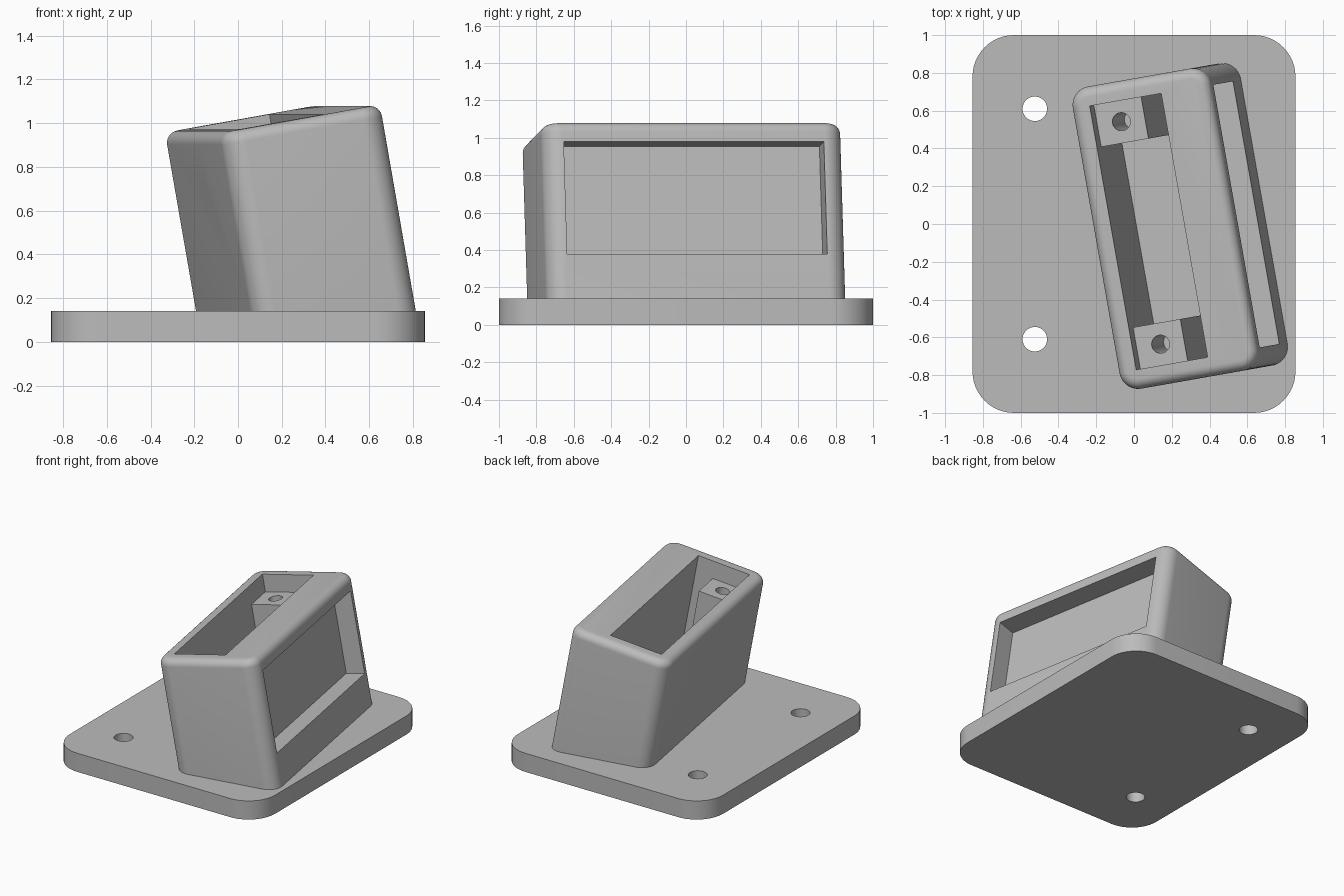
import bpy, bmesh, math
from mathutils import Matrix, Vector

if "Cube" in bpy.data.objects:
    bpy.data.objects.remove(bpy.data.objects["Cube"])

grey = bpy.data.materials.new("plain grey")
grey.diffuse_color = (0.5, 0.5, 0.5, 1)
grey.use_nodes = True
grey.node_tree.nodes["Principled BSDF"].inputs["Base Color"].default_value = grey.diffuse_color

TILT = math.radians(10)
# Housing frame: origin at top left edge, x = across, y = along, z = up the housing
HOUSING = (Matrix.Rotation(TILT, 4, 'Z') @ Matrix.Translation((-0.221, -0.053, 0.956))
           @ Matrix.Rotation(-TILT, 4, 'Y'))
# Side frame: profile drawn as (along, up), extruded across the housing
SIDE = HOUSING @ Matrix(((0, 0, 1, 0), (1, 0, 0, 0), (0, 1, 0, 0), (0, 0, 0, 1)))


def rect(x0, x1, y0, y1):
    return [(x0, y0), (x1, y0), (x1, y1), (x0, y1)]


def rounded(x0, x1, y0, y1, r, n=12):
    pts = []
    for i, (cx, cy) in enumerate(rect(x0 + r, x1 - r, y0 + r, y1 - r)):
        for k in range(n + 1):
            a = math.pi + (i + k / n) * math.pi / 2
            pts.append((cx + r * math.cos(a), cy + r * math.sin(a)))
    return pts


def circle(cx, cy, r, n=40):
    return [(cx + r * math.cos(2 * math.pi * k / n), cy + r * math.sin(2 * math.pi * k / n))
            for k in range(n)]


def prism(name, outline, lo, hi, place=Matrix(), top_round=0, cut_z=None):
    bm = bmesh.new()
    face = bm.faces.new([bm.verts.new((x, y, lo)) for x, y in outline])
    out = bmesh.ops.extrude_face_region(bm, geom=[face])["geom"]
    bmesh.ops.translate(bm, vec=(0, 0, hi - lo),
                        verts=[g for g in out if isinstance(g, bmesh.types.BMVert)])
    if top_round:
        rim = [e for e in bm.edges if all(abs(v.co.z - hi) < 1e-5 for v in e.verts)]
        bmesh.ops.bevel(bm, geom=rim, offset=top_round, segments=7, profile=0.5,
                        affect='EDGES', clamp_overlap=False)
    bm.transform(place)
    if cut_z is not None:
        bmesh.ops.bisect_plane(bm, geom=bm.verts[:] + bm.edges[:] + bm.faces[:],
                               plane_co=Vector((0, 0, cut_z)), plane_no=Vector((0, 0, 1)),
                               clear_inner=True)
        bmesh.ops.holes_fill(bm, edges=[e for e in bm.edges if e.is_boundary], sides=0)
    bmesh.ops.recalc_face_normals(bm, faces=bm.faces[:])
    mesh = bpy.data.meshes.new(name)
    bm.to_mesh(mesh)
    bm.free()
    mesh.materials.append(grey)
    ob = bpy.data.objects.new(name, mesh)
    bpy.context.collection.objects.link(ob)
    return ob


def combine(target, other, operation='DIFFERENCE'):
    mod = target.modifiers.new("combine", 'BOOLEAN')
    mod.operation, mod.object, mod.solver = operation, other, 'EXACT'
    bpy.context.view_layer.objects.active = target
    bpy.ops.object.modifier_apply(modifier=mod.name)
    bpy.data.objects.remove(other)


# Base plate
plate = prism("bracket", rounded(-0.855, 0.855, -1, 1, 0.22), 0, 0.14)

# Leaning housing, trimmed flat inside the plate
body = prism("housing", rounded(0, 0.755, -0.812, 0.812, 0.1), -1.2, 0, HOUSING,
             top_round=0.055, cut_z=0.06)
combine(plate, body, 'UNION')

# Plate screw holes
for s in (-1, 1):
    combine(plate, prism("plate_hole", circle(-0.525, 0.61 * s, 0.065), -0.1, 0.3))

# Open pocket: shallow full opening, then deep well that leaves a ledge at each end
combine(plate, prism("pocket", rect(0.1, 0.49, -0.709, 0.709), -0.13, 0.2, HOUSING))
well = [(0.1, -0.485), (0.358, -0.485), (0.358, -0.709), (0.49, -0.709),
        (0.49, 0.709), (0.358, 0.709), (0.358, 0.485), (0.1, 0.485)]
combine(plate, prism("well", well, -0.77, 0.1, HOUSING))

# Ledge screw holes
for s in (-1, 1):
    combine(plate, prism("ledge_hole", circle(0.23, 0.598 * s, 0.048), -0.5, 0.1, HOUSING))

# Front recess and the window through to the pocket
combine(plate, prism("recess", rect(-0.706, 0.706, -0.72, -0.11), 0.615, 0.95, SIDE))
combine(plate, prism("window", rect(-0.215, 0.215, -0.45, -0.16), 0.44, 0.7, SIDE))

# Round-bottomed cable slot in the back wall
slot = [(0.11 * math.cos(a), -0.22 + 0.11 * math.sin(a))
        for a in (math.pi + math.pi * k / 20 for k in range(21))] + [(0.11, 0.1), (-0.11, 0.1)]
combine(plate, prism("cable_slot", slot, -0.1, 0.2, SIDE))

# Smooth the rounded edges, keep the corners crisp
bpy.ops.object.select_all(action='DESELECT')
plate.select_set(True)
bpy.context.view_layer.objects.active = plate
bpy.ops.object.shade_smooth_by_angle(angle=math.radians(30))
